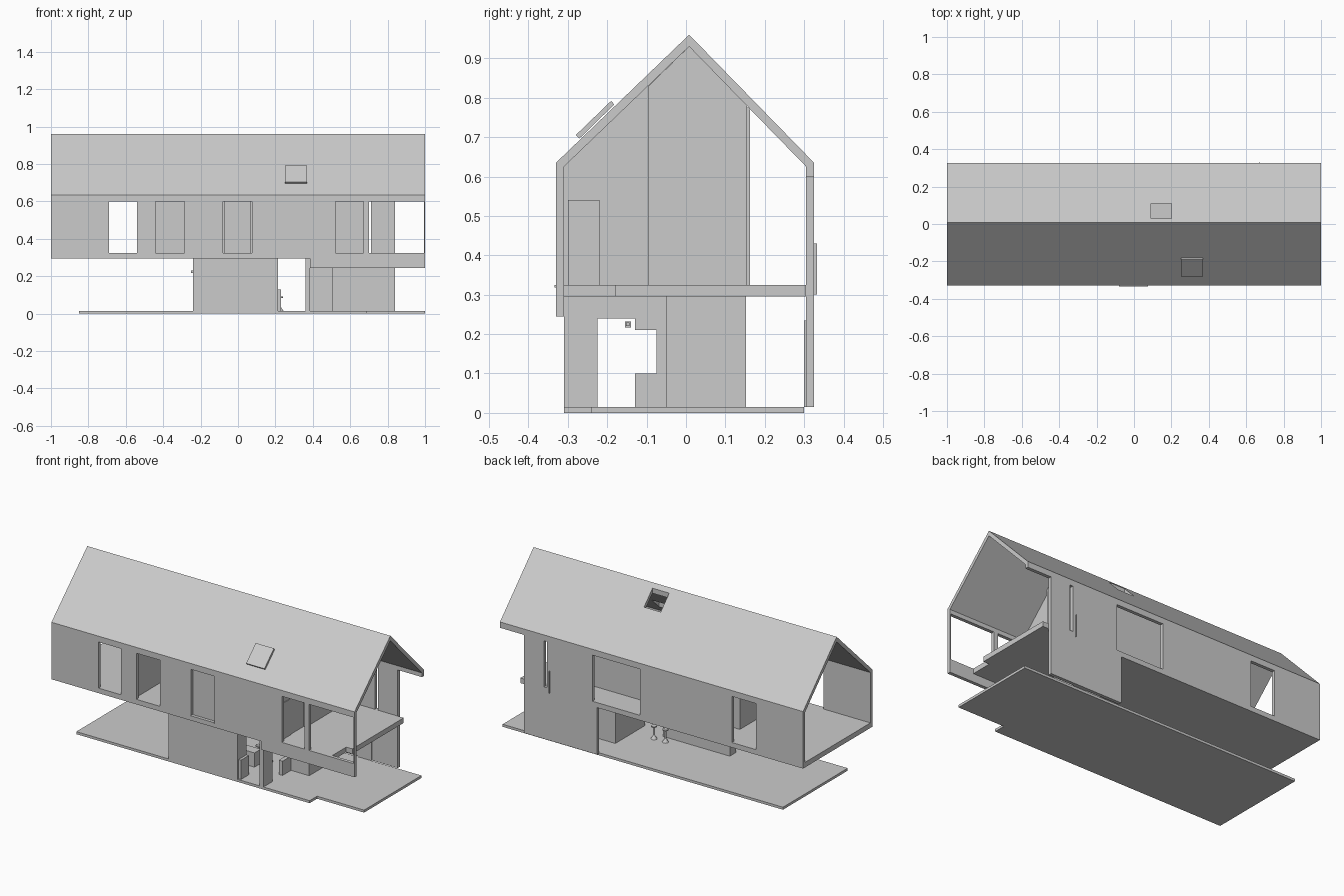
import bpy, bmesh
from mathutils import Vector

cube = bpy.data.objects.get("Cube")
if cube:
    bpy.data.objects.remove(cube, do_unlink=True)

GREY = (0.6, 0.6, 0.6, 1)
mat = bpy.data.materials.new("plain grey")
mat.use_nodes = True
mat.diffuse_color = GREY
mat.node_tree.nodes["Principled BSDF"].inputs["Base Color"].default_value = GREY


def prism(name, axis, points, a, b):
    """Extrude a flat outline along axis x (points y,z) or y (points x,z)."""
    bm = bmesh.new()

    def place(p, d):
        return Vector((d, p[0], p[1])) if axis == "x" else Vector((p[0], d, p[1]))

    face = bm.faces.new([bm.verts.new(place(p, a)) for p in points])
    out = bmesh.ops.extrude_face_region(bm, geom=[face])
    move = place((0, 0), b - a)
    bmesh.ops.translate(bm, vec=move, verts=[v for v in out["geom"] if isinstance(v, bmesh.types.BMVert)])
    bmesh.ops.recalc_face_normals(bm, faces=bm.faces)
    mesh = bpy.data.meshes.new(name)
    bm.to_mesh(mesh)
    bm.free()
    mesh.materials.append(mat)
    obj = bpy.data.objects.new(name, mesh)
    bpy.context.collection.objects.link(obj)
    return obj


def box(name, x, y, z):
    corners = [(x[0], z[0]), (x[1], z[0]), (x[1], z[1]), (x[0], z[1])]
    return prism(name, "y", corners, *y)


def cut(obj, x, y, z):
    """Cut a box-shaped opening and discard the cutter."""
    cutter = box("cutter", x, y, z)
    cutter.hide_render = True
    mod = obj.modifiers.new("opening", "BOOLEAN")
    mod.operation = "DIFFERENCE"
    mod.solver = "EXACT"
    mod.object = cutter
    bpy.context.view_layer.objects.active = obj
    bpy.ops.object.modifier_apply(modifier=mod.name)
    bpy.data.objects.remove(cutter, do_unlink=True)


FRONT, BACK = (-0.33, -0.31), (0.305, 0.325)
THROUGH_FRONT, THROUGH_BACK = (-0.4, -0.28), (0.28, 0.4)
SILL, HEAD = 0.325, 0.6
GROUND, CEILING = 0.015, 0.295

# Gabled roof shell
roof = prism("roof", "x", [(-0.33, 0.635), (0.008, 0.96), (0.325, 0.635), (0.325, 0.62),
                           (0.305, 0.625), (0.008, 0.93), (-0.31, 0.625), (-0.33, 0.62)], -1, 1)
cut(roof, (0.09, 0.2), (0.03, 0.11), (0.7, 1.1))
cut(roof, (0.26, 0.36), (-0.26, -0.19), (0.6, 0.9))

# Raised roof window
prism("roof_window", "x", [(-0.28, 0.705), (-0.19, 0.792), (-0.182, 0.783), (-0.271, 0.696)], 0.25, 0.37)

# Front wall with its row of tall windows
front = prism("front_wall", "y", [(-1, CEILING), (0.385, CEILING), (0.385, 0.245), (1, 0.245),
                                  (1, 0.63), (-1, 0.63)], *FRONT)
for left, right in [(-0.69, -0.54), (-0.44, -0.285), (-0.08, 0.075), (0.52, 0.67), (0.7, 0.994)]:
    cut(front, (left, right), THROUGH_FRONT, (SILL, HEAD))
box("recessed_window_panel", (-0.075, 0.07), (-0.315, -0.31), (SILL, HEAD))
box("window_ledge", (-0.08, 0.075), (-0.334, -0.33), (0.318, SILL))

# Back wall, reaching the ground beside the entrance
back = prism("back_wall", "y", [(-1, CEILING), (0.36, CEILING), (0.36, GROUND), (0.84, GROUND),
                                (0.84, HEAD), (1, HEAD), (1, 0.63), (-1, 0.63)], *BACK)
for left, right in [(-0.69, -0.53), (0.075, 0.39), (0.69, 0.71)]:
    cut(back, (left, right), THROUGH_BACK, (SILL, HEAD))
box("entrance_handle", (0.67, 0.674), (0.325, 0.332), (0.3, 0.43))

# Floors
prism("ground_slab_main", "y", [(-0.85, 0), (1, 0), (1, GROUND), (-0.85, GROUND)], -0.24, 0.3)
box("ground_slab_front", (-0.85, 0.69), (-0.31, -0.24), (0, GROUND))
box("upper_floor_main", (-1, 0.88), (-0.18, 0.305), (CEILING, SILL))
box("upper_floor_front", (-1, 0.84), (-0.31, -0.18), (CEILING, SILL))

# Upper rooms
section = [(-0.31, SILL), (0.155, SILL), (0.155, 0.78), (0.008, 0.93), (-0.31, 0.625)]
for side, x in (("right", -0.47), ("left", 0.485)):
    prism(side + "_cross_wall", "x", section, x, x + 0.015)
prism("closet_end", "x", [(-0.095, SILL), (0.155, SILL), (0.155, 0.78), (0.008, 0.93), (-0.095, 0.83)],
      0.5, 0.515)
box("inner_door", (0.5, 0.504), (-0.3, -0.22), (SILL, 0.54))
box("corridor_wall", (-0.47, 0.5), (0.15, 0.163), (SILL, 0.775))
box("corridor_door", (-0.41, -0.305), (0.145, 0.15), (SILL, 0.575))

# Ground floor core, kitchen counter and partition
box("storage_core", (-0.24, 0.215), (-0.31, -0.225), (GROUND - 0.01, CEILING))
box("low_cabinet", (0.215, 0.23), (-0.3, -0.225), (GROUND, 0.13))
box("kitchen_counter", (-0.24, 0.2), (-0.13, -0.07), (GROUND, 0.1))
box("wall_lamp", (-0.252, -0.24), (-0.155, -0.14), (0.217, 0.232))
box("lamp_rail", (-0.24, 0.2), (-0.152, -0.143), (0.22, 0.23))
partition = box("partition", (0.36, 0.385), (-0.31, -0.05), (GROUND, CEILING))
cut(partition, (0.3, 0.45), (-0.225, -0.13), (0, 0.24))
cut(partition, (0.3, 0.45), (-0.14, -0.075), (0.1, 0.21))
box("service_box", (0.36, 0.505), (-0.05, 0.152), (GROUND, CEILING))
box("entrance_door", (0.585, 0.67), (0.3, 0.305), (GROUND, 0.235))

# Bar stools
for i, x in enumerate((0.15, 0.225)):
    y = -0.02
    for part, r1, r2, low, high in (("seat", 0.016, 0.016, 0.085, 0.092),
                                    ("stem", 0.005, 0.005, 0.03, 0.085),
                                    ("foot", 0.018, 0.005, GROUND, 0.035)):
        bpy.ops.mesh.primitive_cone_add(vertices=12, radius1=r1, radius2=r2, depth=high - low,
                                        location=(x, y, (low + high) / 2))
        stool = bpy.context.object
        stool.name = f"stool_{part}_{i + 1}"
        stool.data.materials.append(mat)
